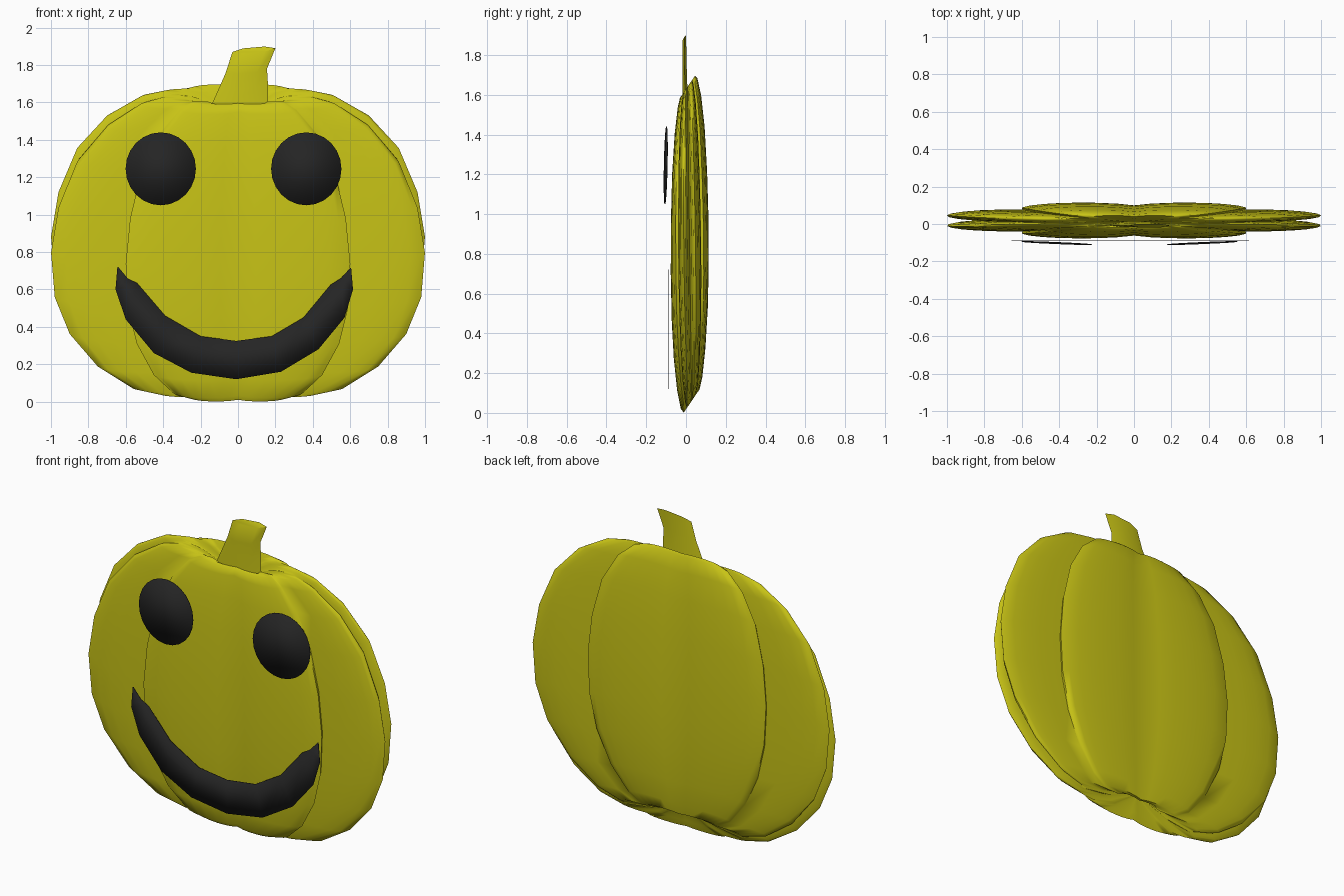
import bpy, bmesh
from math import sin, cos, pi, sqrt, radians

if "Cube" in bpy.data.objects:
    bpy.data.objects.remove(bpy.data.objects["Cube"])

FLAT, TILT, MID = 0.095, 0.14, 0.85


def material(name, rgb):
    m = bpy.data.materials.new(name)
    m.use_nodes = True
    m.diffuse_color = (*rgb, 1)
    bsdf = m.node_tree.nodes["Principled BSDF"]
    bsdf.inputs["Base Color"].default_value = (*rgb, 1)
    bsdf.inputs["Roughness"].default_value = 0.8
    return m


yellow = material("pumpkin yellow", (0.58, 0.55, 0.008))
black = material("face black", (0.018, 0.018, 0.018))


def place(x, y, z, offset):
    """Lean the round shape forward, then squash it front to back."""
    return (x, FLAT * (y - TILT * (z - MID)) + offset, z + TILT * y)


def finish(name, bm, mat, angle):
    bmesh.ops.recalc_face_normals(bm, faces=bm.faces)
    me = bpy.data.meshes.new(name)
    bm.to_mesh(me)
    bm.free()
    ob = bpy.data.objects.new(name, me)
    bpy.context.collection.objects.link(ob)
    me.materials.append(mat)
    bpy.ops.object.select_all(action="DESELECT")
    ob.select_set(True)
    bpy.context.view_layer.objects.active = ob
    bpy.ops.object.shade_smooth_by_angle(angle=radians(angle))
    return ob


def loft(bm, rings):
    """Bridge closed rings of points and cap both ends."""
    loops = [[bm.verts.new(p) for p in ring] for ring in rings]
    n = len(loops[0])
    for a, b in zip(loops, loops[1:]):
        for i in range(n):
            j = (i + 1) % n
            bm.faces.new((a[i], a[j], b[j], b[i]))
    bm.faces.new(loops[0])
    bm.faces.new(loops[-1])


# Body: eight round lobes, swept up a profile of (width, height)
def lobe_radius(a, c=0.73, r=0.326):
    p = a % (pi / 4) - pi / 8
    return c * cos(p) + sqrt(r * r - (c * sin(p)) ** 2)


profile = [(0.02, 0.15), (0.25, 0.08), (0.42, 0.06), (0.57, 0.10), (0.75, 0.22),
           (0.90, 0.40), (0.98, 0.60), (1.0, 0.84), (0.96, 1.08), (0.86, 1.32),
           (0.70, 1.50), (0.52, 1.61), (0.40, 1.64), (0.28, 1.63), (0.12, 1.58),
           (0.02, 1.55)]
STEPS = 64
bm = bmesh.new()
rings = []
for t, z in profile:
    ring = []
    for i in range(STEPS):
        a = 2 * pi * i / STEPS
        r = t * lobe_radius(a)
        ring.append(place(r * cos(a), r * sin(a), z, 0.018))
    rings.append(ring)
loft(bm, rings)
finish("pumpkin_body", bm, yellow, 60)

# Stem: six-sided, leaning and flaring at the tip
bm = bmesh.new()
rings = []
for x, r, z in [(0.01, 0.165, 1.55), (0.01, 0.15, 1.60), (0.03, 0.13, 1.69),
                (0.045, 0.11, 1.77), (0.085, 0.115, 1.88)]:
    rings.append([place(x + r * cos(i * pi / 3), r * sin(i * pi / 3),
                        z + 0.01 * cos(i * pi / 3), 0.005) for i in range(6)])
loft(bm, rings)
finish("stem", bm, yellow, 40)


def thicken(ob):
    mod = ob.modifiers.new("plate", "SOLIDIFY")
    mod.thickness = 0.003
    mod.offset = 0


# Eyes: thin oval plates following the curve of the front
for name, cx, side in [("right_eye", -0.413, -1), ("left_eye", 0.365, 1)]:
    bm = bmesh.new()
    ring = []
    for i in range(24):
        u, v = cos(2 * pi * i / 24), sin(2 * pi * i / 24)
        ring.append(bm.verts.new((cx + 0.188 * u,
                                  -0.102 + 0.008 * side * u + 0.004 * v,
                                  1.245 + 0.195 * v)))
    bm.faces.new(ring)
    thicken(finish(name, bm, black, 30))

# Mouth: thin crescent between a lower and an upper curve
lower = [(-0.645, 0.72), (-0.655, 0.60), (-0.60, 0.44), (-0.45, 0.26), (-0.25, 0.155),
         (-0.01, 0.12), (0.23, 0.16), (0.43, 0.28), (0.57, 0.45), (0.615, 0.60),
         (0.605, 0.715)]
upper = [(-0.64, 0.72), (-0.59, 0.66), (-0.54, 0.635), (-0.39, 0.46), (-0.20, 0.35),
         (-0.01, 0.325), (0.18, 0.35), (0.35, 0.45), (0.495, 0.625), (0.55, 0.66),
         (0.60, 0.715)]
bm = bmesh.new()
lo, up = [[bm.verts.new((x, -0.09, z)) for x, z in row] for row in (lower, upper)]
for i in range(len(lo) - 1):
    bm.faces.new((lo[i], lo[i + 1], up[i + 1], up[i]))
thicken(finish("mouth", bm, black, 30))
